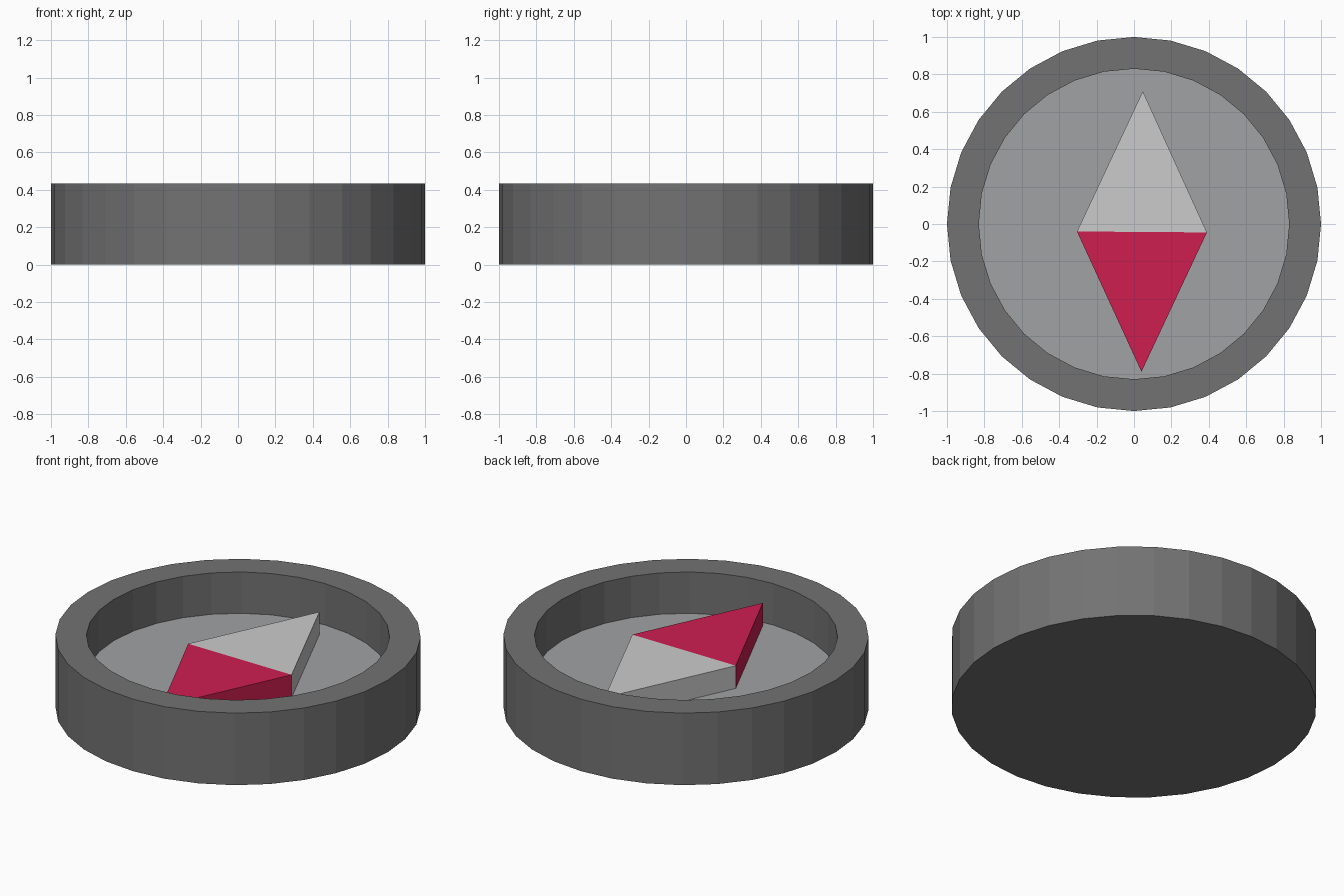
import bpy, bmesh
from math import cos, sin, tau

if "Cube" in bpy.data.objects:
    bpy.data.objects.remove(bpy.data.objects["Cube"])

SIDES = 32
HEIGHT, FLOOR, NEEDLE_TOP = 0.435, 0.185, 0.322


def material(name, rgb):
    m = bpy.data.materials.new(name)
    m.diffuse_color = (*rgb, 1)
    m.use_nodes = True
    m.node_tree.nodes["Principled BSDF"].inputs["Base Color"].default_value = m.diffuse_color
    return m


def finish(name, bm, *mats):
    bmesh.ops.recalc_face_normals(bm, faces=bm.faces)
    mesh = bpy.data.meshes.new(name)
    bm.to_mesh(mesh)
    bm.free()
    for m in mats:
        mesh.materials.append(m)
    obj = bpy.data.objects.new(name, mesh)
    bpy.context.collection.objects.link(obj)
    return obj


def prism(name, outline, z0, z1, *mats):
    bm = bmesh.new()
    low = [bm.verts.new((x, y, z0)) for x, y in outline]
    high = [bm.verts.new((x, y, z1)) for x, y in outline]
    bm.faces.new(low)
    bm.faces.new(high)
    for i in range(len(outline)):
        j = (i + 1) % len(outline)
        bm.faces.new((low[i], low[j], high[j], high[i]))
    return finish(name, bm, *mats)


dark = material("dark_grey", (0.17, 0.17, 0.17))
dial = material("dial_grey", (0.351, 0.361, 0.367))
red = material("red", (0.62, 0.0135, 0.082))

# Case: cup turned from a four-point profile, with the dial as its floor
bm = bmesh.new()
rings = [[bm.verts.new((r * cos(tau * i / SIDES), r * sin(tau * i / SIDES), z))
          for i in range(SIDES)]
         for r, z in [(1, 0), (1, HEIGHT), (0.83, HEIGHT), (0.83, FLOOR)]]
for a, b in zip(rings, rings[1:]):
    for i in range(SIDES):
        j = (i + 1) % SIDES
        bm.faces.new((a[i], a[j], b[j], b[i]))
bm.faces.new(rings[0])
bm.faces.new(rings[-1]).material_index = 1
finish("compass_case", bm, dark, dial)

# Needle: two triangular halves sharing the middle edge
left, right = (-0.305, -0.04), (0.39, -0.045)
prism("needle_pale_half", [left, right, (0.047, 0.71)], FLOOR, NEEDLE_TOP)
prism("needle_red_half", [left, right, (0.04, -0.79)], FLOOR, NEEDLE_TOP, red)
